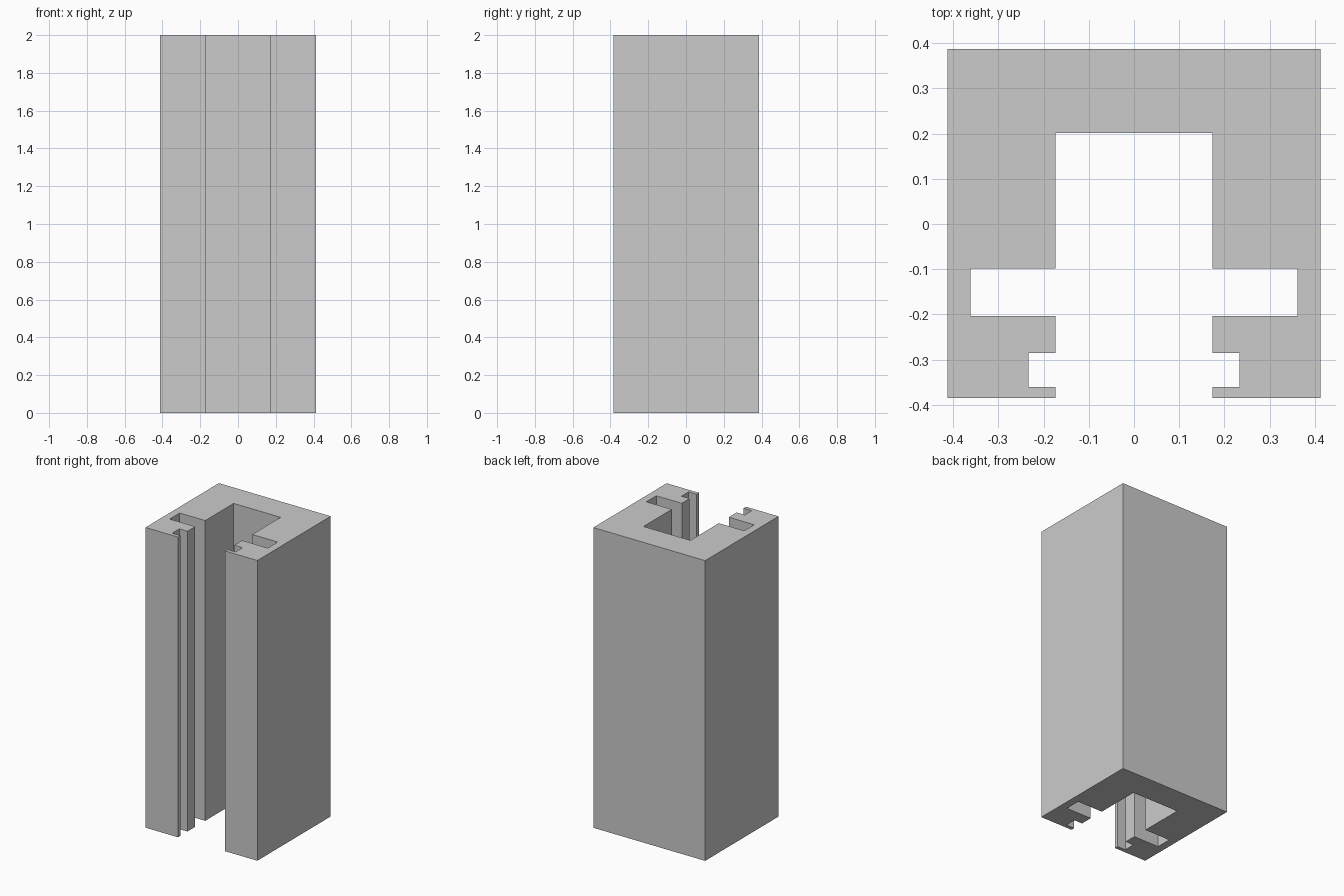
import bpy
import bmesh

cube = bpy.data.objects.get("Cube")
if cube:
    bpy.data.objects.remove(cube, do_unlink=True)

HEIGHT = 2.0

# Plain grey finish
grey = bpy.data.materials.new("plain_grey")
grey.use_nodes = True
colour = (0.6, 0.6, 0.6, 1.0)
grey.diffuse_color = colour
grey.node_tree.nodes["Principled BSDF"].inputs["Base Color"].default_value = colour

# Left half of the channel section, from the back wall round to the front lip
half = [
    (0.412, 0.387), (0.412, -0.385),       # outer side
    (0.173, -0.385), (0.173, -0.36),       # front lip
    (0.233, -0.36), (0.233, -0.285),       # small groove
    (0.173, -0.285), (0.173, -0.203),      # middle rib
    (0.361, -0.203), (0.361, -0.098),      # deep groove
    (0.173, -0.098), (0.173, 0.201),       # main channel
]
section = half + [(-x, y) for x, y in reversed(half)]

# Extrude the mirrored section into the post
bm = bmesh.new()
base = bm.faces.new([bm.verts.new((x, y, 0)) for x, y in section])
extruded = bmesh.ops.extrude_face_region(bm, geom=[base], use_keep_orig=True)
top_verts = [v for v in extruded["geom"] if isinstance(v, bmesh.types.BMVert)]
bmesh.ops.translate(bm, verts=top_verts, vec=(0, 0, HEIGHT))
bmesh.ops.recalc_face_normals(bm, faces=bm.faces)

mesh = bpy.data.meshes.new("grooved_channel_post")
bm.to_mesh(mesh)
bm.free()
mesh.materials.append(grey)
post = bpy.data.objects.new("grooved_channel_post", mesh)
bpy.context.collection.objects.link(post)
